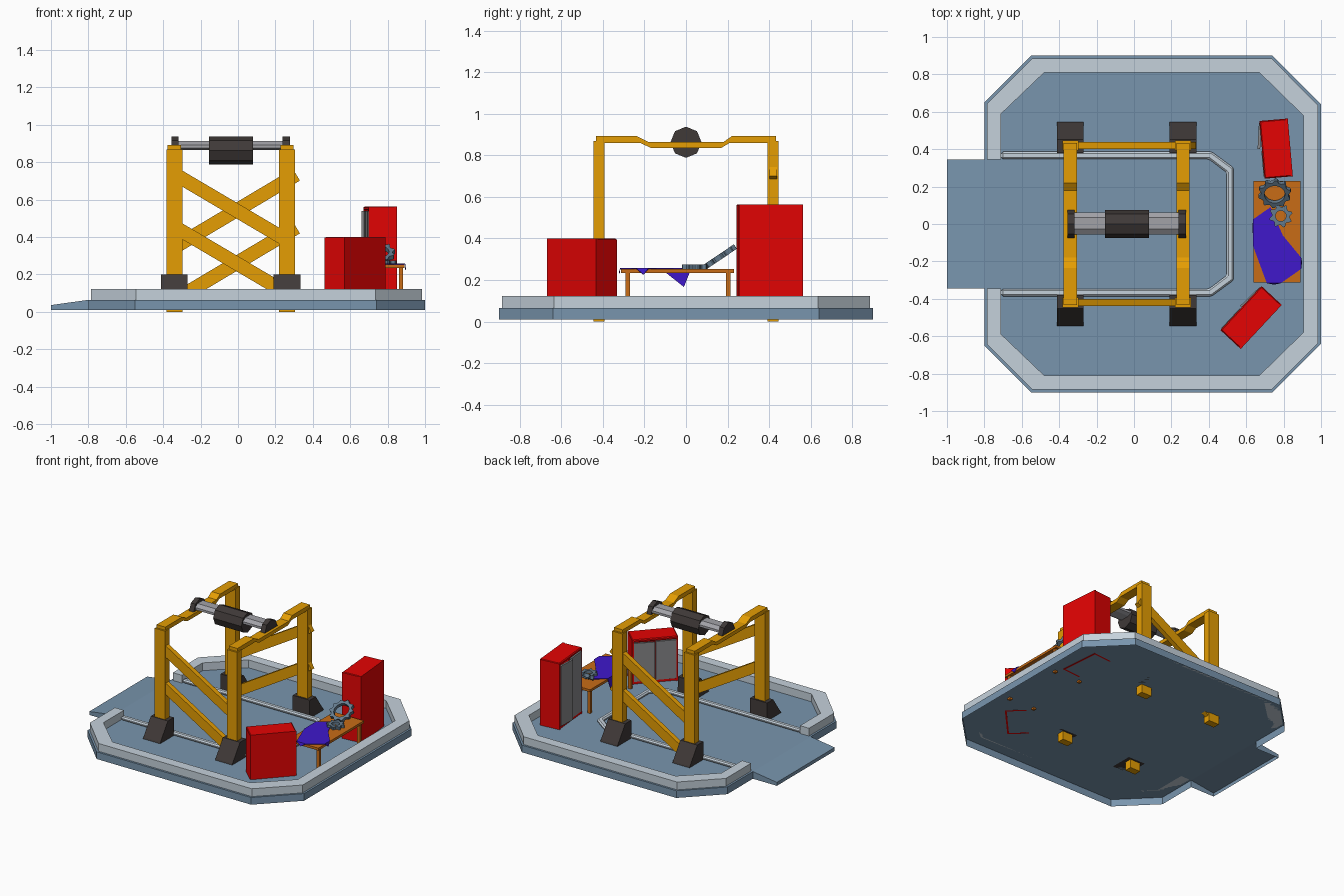
import bpy, bmesh, math
from mathutils import Matrix, Vector

if "Cube" in bpy.data.objects:
    bpy.data.objects.remove(bpy.data.objects["Cube"])


def material(name, r, g, b):
    m = bpy.data.materials.new(name)
    m.diffuse_color = (r, g, b, 1)
    m.use_nodes = True
    m.node_tree.nodes["Principled BSDF"].inputs["Base Color"].default_value = m.diffuse_color
    return m


SLATE = material("slate_blue", .19, .30, .42)
PALE = material("pale_grey", .56, .64, .71)
YELLOW = material("amber_yellow", .78, .34, .001)
RED = material("red", .78, .001, .001)
PURPLE = material("purple", .05, .009, .6)
DARK = material("dark_brown_grey", .05, .041, .039)
STEEL = material("steel_grey", .36, .36, .39)
DOOR = material("door_grey", .25, .25, .26)
WOOD = material("orange_wood", .58, .15, .008)
GEAR = material("gear_grey", .13, .20, .27)


def finish(bm, name, mat, matrix=None, bevel=0):
    bmesh.ops.recalc_face_normals(bm, faces=bm.faces)
    me = bpy.data.meshes.new(name)
    bm.to_mesh(me)
    bm.free()
    me.materials.append(mat)
    ob = bpy.data.objects.new(name, me)
    bpy.context.collection.objects.link(ob)
    if matrix is not None:
        ob.matrix_world = matrix
    if bevel:
        mod = ob.modifiers.new("bevel", 'BEVEL')
        mod.width = bevel
        mod.segments = 1
    return ob


def prism(name, pts, axis, a, b, mat, matrix=None, bevel=0):
    """Extrude a 2D outline along an axis from a to b."""
    place = {'x': lambda p, t: (t, p[0], p[1]),
             'y': lambda p, t: (p[0], t, p[1]),
             'z': lambda p, t: (p[0], p[1], t)}[axis]
    bm = bmesh.new()
    lo = [bm.verts.new(place(p, a)) for p in pts]
    hi = [bm.verts.new(place(p, b)) for p in pts]
    bm.faces.new(lo)
    bm.faces.new(hi)
    n = len(pts)
    for i in range(n):
        j = (i + 1) % n
        bm.faces.new((lo[i], lo[j], hi[j], hi[i]))
    return finish(bm, name, mat, matrix, bevel)


def box(name, x0, x1, y0, y1, z0, z1, mat, matrix=None, bevel=0):
    return prism(name, [(x0, y0), (x1, y0), (x1, y1), (x0, y1)], 'z', z0, z1, mat, matrix, bevel)


def mirror_y(half):
    return half + [(x, -y) for x, y in reversed(half)]


def channel(outer, inner):
    """C-shaped outline, open towards -x, from two half paths."""
    return mirror_y(outer) + list(reversed(mirror_y(inner)))


# Platform: floor and entry ramp with a skirt all round, open underneath
FLOOR = .064
bm = bmesh.new()
outline = mirror_y([(-1, .345), (-.8, .345), (-.8, .65), (-.55, .9), (.74, .9), (1, .64)])
hi = [bm.verts.new((x, y, .036 if x < -.9 else FLOOR)) for x, y in outline]
lo = [bm.verts.new((x, y, .01)) for x, y in outline]
bm.faces.new(hi[1:-1])
bm.faces.new((hi[0], hi[1], hi[-2], hi[-1]))
for i in range(len(hi)):
    bm.faces.new((hi[i - 1], hi[i], lo[i], lo[i - 1]))
finish(bm, "platform_and_ramp", SLATE)

# Raised rim and floor track
prism("platform_rim",
      channel([(-.785, .345), (-.785, .645), (-.545, .885), (.735, .885), (.985, .635)],
              [(-.71, .345), (-.71, .59), (-.48, .81), (.67, .81), (.905, .58)]),
      'z', FLOOR, .123, PALE)
prism("floor_track",
      channel([(-.71, .387), (.415, .387), (.533, .30)],
              [(-.71, .347), (.40, .347), (.495, .275)]),
      'z', FLOOR, .09, PALE, bevel=.009)

# Gantry: posts through the floor, weighted feet and stepped top beams
for side, cx in (("left", -.34), ("right", .262)):
    for end, s in (("front", -1), ("back", 1)):
        y0, y1 = sorted((s * .392, s * .446))
        box(f"{end}_{side}_post", cx - .043, cx + .043, y0, y1, 0, .868, YELLOW)
        prism(f"{end}_{side}_foot", [(s * .375, FLOOR), (s * .545, FLOOR), (s * .54, .075), (s * .452, .2),
                                     (s * .38, .2)], 'x', cx - .071, cx + .071, DARK)
    top = [(-.433, .892), (-.235, .892), (-.18, .864), (.18, .864), (.22, .892), (.433, .892)]
    under = [(.433, .86), (.21, .86), (.17, .836), (-.17, .836), (-.22, .86), (-.433, .86)]
    prism(f"{side}_top_beam", top + under, 'x', cx - .036, cx + .036, YELLOW)


# Diagonal braces: falling to the right in front, rising at the back
def brace(name, p, q, y, drop):
    p, q = Vector(p) - Vector((0, drop)), Vector(q) - Vector((0, drop))
    d = (q - p).normalized()
    n = Vector((-d.y, d.x)) * .037
    prism(name, [p + n, q + n, q - n, p - n], 'y', y - .018, y + .018, YELLOW)


for level, drop in (("upper", 0), ("lower", .282)):
    brace(f"front_{level}_brace", (-.34, .737), (.262, .382), -.42, drop)
    brace(f"back_{level}_brace", (-.34, .345), (.312, .733), .42, drop)

# Hoist: flat carriage bar, octagonal drum and half-octagon end brackets
prism("hoist_bar", [(-.055, .875), (-.03, .865), (.035, .865), (.062, .875), (.062, .892), (.035, .912),
                    (-.028, .912), (-.055, .892)], 'x', -.33, .25, STEEL)
octagon = [(.075 * math.sin(i * math.pi / 4), .863 + .075 * math.cos(i * math.pi / 4)) for i in range(8)]
prism("hoist_drum", octagon, 'x', -.155, .08, DARK)
for side, cx in (("left", -.337), ("right", .258)):
    prism(f"{side}_hoist_bracket", [(y, z) for y, z in octagon if z > .86], 'x', cx - .019, cx + .019, DARK)


# Cabinets: open red shell with two grey doors, one ajar
def cabinet(name, cx, cy, depth, length, height, degrees, ajar):
    m = Matrix.Translation((cx, cy, 0)) @ Matrix.Rotation(math.radians(degrees), 4, 'Z')
    hx, hy = depth / 2, length / 2
    t = .012
    z0 = FLOOR - .001
    box(f"{name}_back", hx - t, hx, -hy, hy, z0, height, RED, m)
    box(f"{name}_top", -hx, hx, -hy, hy, height - .022, height, RED, m, .006)
    box(f"{name}_bottom", -hx, hx - t, -hy + t, hy - t, FLOOR + .004, FLOOR + .02, RED, m)
    for s, label in ((-1, "near"), (1, "far")):
        y0, y1 = sorted((s * hy, s * (hy - t)))
        box(f"{name}_{label}_side", -hx, hx - t, y0, y1, z0, height - .004, RED, m)
        hinge = m @ Matrix.Translation((-hx, s * (hy - t), 0))
        if s == 1:
            hinge = hinge @ Matrix.Rotation(math.radians(-ajar), 4, 'Z')
        y0, y1 = sorted((0, -s * (hy - t - .005)))
        box(f"{name}_{label}_door", -.004, .01, y0, y1, FLOOR + .022, height - .024, DOOR, hinge)
    box(f"{name}_divider", -hx + .012, hx - t, -.007, .007, FLOOR + .004, height - .02, RED, m)


cabinet("tall_cabinet", .76, .403, .152, .31, .564, 5, 8)
cabinet("short_cabinet", .626, -.5, .148, .322, .40, -43, 3)

# Work table
TABLE = .252
box("table_top", .64, .89, -.313, .23, TABLE - .018, TABLE, WOOD)
for x in (.66, .872):
    for y in (-.28, .203):
        box("table_leg", x - .011, x + .011, y - .011, y + .011, .05, TABLE - .015, WOOD)

# Cloth lying over the table with three hanging corners
bm = bmesh.new()
top = [(.73, .09), (.638, .025), (.638, -.12), (.71, -.316), (.785, -.316), (.893, -.24), (.893, -.18), (.795, -.06)]
v = [bm.verts.new((x, y, TABLE + .004)) for x, y in top]
bm.faces.new(v)
for i, tip in ((1, (.636, -.01, .166)), (3, (.75, -.322, .232)), (5, (.896, -.205, .225))):
    bm.faces.new((v[i + 1], v[i], bm.verts.new(tip)))
cloth = finish(bm, "cloth", PURPLE)
mod = cloth.modifiers.new("thickness", 'SOLIDIFY')
mod.thickness = .005
mod.offset = 0


# Gears: toothed rings
def gear(name, teeth, tip, root, hole, thick, matrix):
    bm = bmesh.new()
    n = teeth * 4
    rings = []
    for z in (0, thick):
        for inner in (False, True):
            ring = []
            for i in range(n):
                a = 2 * math.pi * (i + (0, .15, -.15, 0)[i % 4]) / n
                r = hole if inner else (root, tip, tip, root)[i % 4]
                ring.append(bm.verts.new((r * math.cos(a), r * math.sin(a), z)))
            rings.append(ring)
    lo, lo_in, hi, hi_in = rings
    for a, b in ((lo, lo_in), (lo_in, hi_in), (hi_in, hi), (hi, lo)):
        for i in range(n):
            j = (i + 1) % n
            bm.faces.new((a[i], a[j], b[j], b[i]))
    finish(bm, name, GEAR, matrix)


gear("small_gear", 8, .063, .048, .028, .022, Matrix.Translation((.785, .043, TABLE)))
gear("large_gear", 10, .088, .074, .055, .026,
     Matrix.Translation((.752, .172, .301)) @ Matrix.Rotation(math.radians(34), 4, 'X'))
